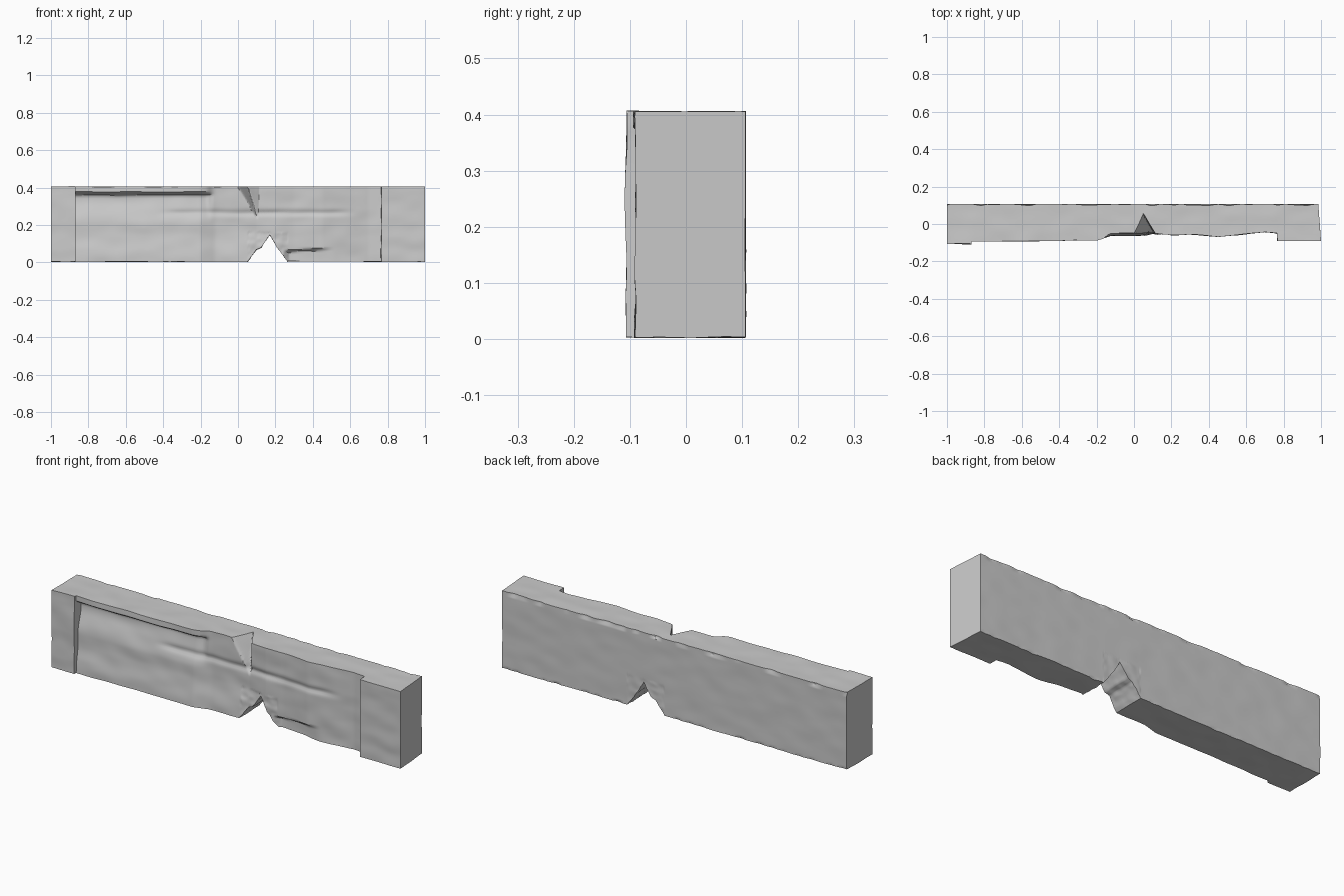
import bpy, bmesh, math
from mathutils import Vector, noise

if "Cube" in bpy.data.objects:
    bpy.data.objects.remove(bpy.data.objects["Cube"])

BACK, TOP = 0.106, 0.405


def step(a, b, v):
    t = max(0.0, min(1.0, (v - a) / (b - a)))
    return t * t * (3 - 2 * t)


def lerp_profile(points, v):
    for (a, p), (b, q) in zip(points, points[1:]):
        if v <= b:
            return p + (q - p) * max(0.0, (v - a) / (b - a))
    return points[-1][1]


# Lower outline: broken V notch right through the beam
UNDERSIDE = [(-1, 0.003), (0.05, 0.003), (0.10, 0.07), (0.125, 0.08),
             (0.17, 0.148), (0.21, 0.08), (0.265, 0.005), (1, 0.003)]
# Worn depth of the recessed panel
PANEL = [(-0.87, -0.078), (-0.2, -0.072), (-0.12, -0.05), (0.1, -0.048),
         (0.2, -0.058), (0.3, -0.056), (0.45, -0.068), (0.58, -0.056),
         (0.7, -0.043), (0.77, -0.05)]


def front_y(x, z):
    """Depth of the carved front face."""
    if x < -0.868:
        return -0.107
    if x > 0.765:
        return -0.09
    y = lerp_profile(PANEL, x)
    # overhanging lip along the upper left
    left = 1 - step(-0.17, -0.13, x)
    lip = step(0.355, 0.375, z)
    y += left * (-0.016 * lip + 0.026 * (1 - lip) * step(0.2, 0.35, z))
    # lower edge flares outward
    y -= 0.014 * (1 - step(0.02, 0.17, z)) * (1 - step(0.05, 0.2, x))
    # horizontal worn groove
    run = step(-0.45, -0.3, x) * (1 - step(0.5, 0.65, x))
    y += 0.008 * run * math.exp(-((z - 0.265) / 0.014) ** 2)
    # chipped ledge right of the notch
    chip = step(0.24, 0.28, x) * (1 - step(0.4, 0.52, x))
    y += 0.022 * chip * (1 - step(0.058, 0.072, z + 0.06 * (0.35 - x)))
    # wedge shaped crack at the upper edge
    s = max(0.0, (z - 0.235) / (TOP - 0.235))
    centre = 0.05 + (TOP - z) * 0.32
    d = x - centre
    half = (0.045 if d < 0 else 0.06) * s + 0.004
    y += 0.105 * s * max(0.0, 1 - abs(d) / half)
    return y


def section(x, nz=44, ny=12):
    """Closed cross-section: front, top, back, underside."""
    z0 = lerp_profile(UNDERSIDE, x)
    zs = [z0 + (TOP - z0) * i / nz for i in range(nz + 1)]
    f = [front_y(x, z) for z in zs]
    ring = [(f[i], zs[i]) for i in range(nz)]
    ring += [(f[-1] + (BACK - f[-1]) * j / ny, TOP) for j in range(ny)]
    ring += [(BACK, zs[nz - i]) for i in range(nz)]
    ring += [(BACK + (f[0] - BACK) * j / ny, z0) for j in range(ny)]
    return ring


def weathered(x, y, z):
    """Gentle lumps, plus slightly chipped long edges."""
    p = Vector((x * 9, y * 14, z * 14))
    n = noise.noise_vector(p) * 0.004
    if 0.05 < x < 0.27 and z < 0.16:
        n += noise.noise_vector(p * 2.5) * 0.006
    edge_z = min(z, TOP - z)
    chip = max(0.0, noise.noise(Vector((x * 17, z * 9, y * 9)))) * 0.014
    if edge_z < 0.012 and y > BACK - 0.02:
        y -= chip
    ny = y + n.y * (0.4 if y > 0.1 else 0.8)
    nz = z + n.z * 0.6
    nx = x
    if abs(x) < 0.85:
        nx += n.x * 0.5
    if x > 0.9:
        nx -= 0.015 * max(0.0, (y + 0.09) / 0.2) * (x - 0.9) / 0.1
    return nx, ny, max(0.0, min(0.41, nz))


# Columns, packed closer near the break and at the carved steps
xs = {round(-1 + i * 0.0125, 4) for i in range(161)}
xs |= {round(-0.03 + i * 0.005, 4) for i in range(64)}
xs |= {-0.8695, -0.8675, 0.764, 0.766}
xs = sorted(x for x in xs)

bm = bmesh.new()
rings = [[bm.verts.new(weathered(x, y, z)) for y, z in section(x)] for x in xs]
count = len(rings[0])
for a, b in zip(rings, rings[1:]):
    for i in range(count):
        j = (i + 1) % count
        bm.faces.new((a[i], b[i], b[j], a[j]))
bm.faces.new(rings[0])
bm.faces.new(list(reversed(rings[-1])))
bmesh.ops.recalc_face_normals(bm, faces=bm.faces)

mesh = bpy.data.meshes.new("broken_stone_beam")
bm.to_mesh(mesh)
bm.free()
beam = bpy.data.objects.new("broken_stone_beam", mesh)
bpy.context.collection.objects.link(beam)
bpy.context.view_layer.objects.active = beam
beam.select_set(True)
bpy.ops.object.shade_smooth_by_angle(angle=math.radians(40))
